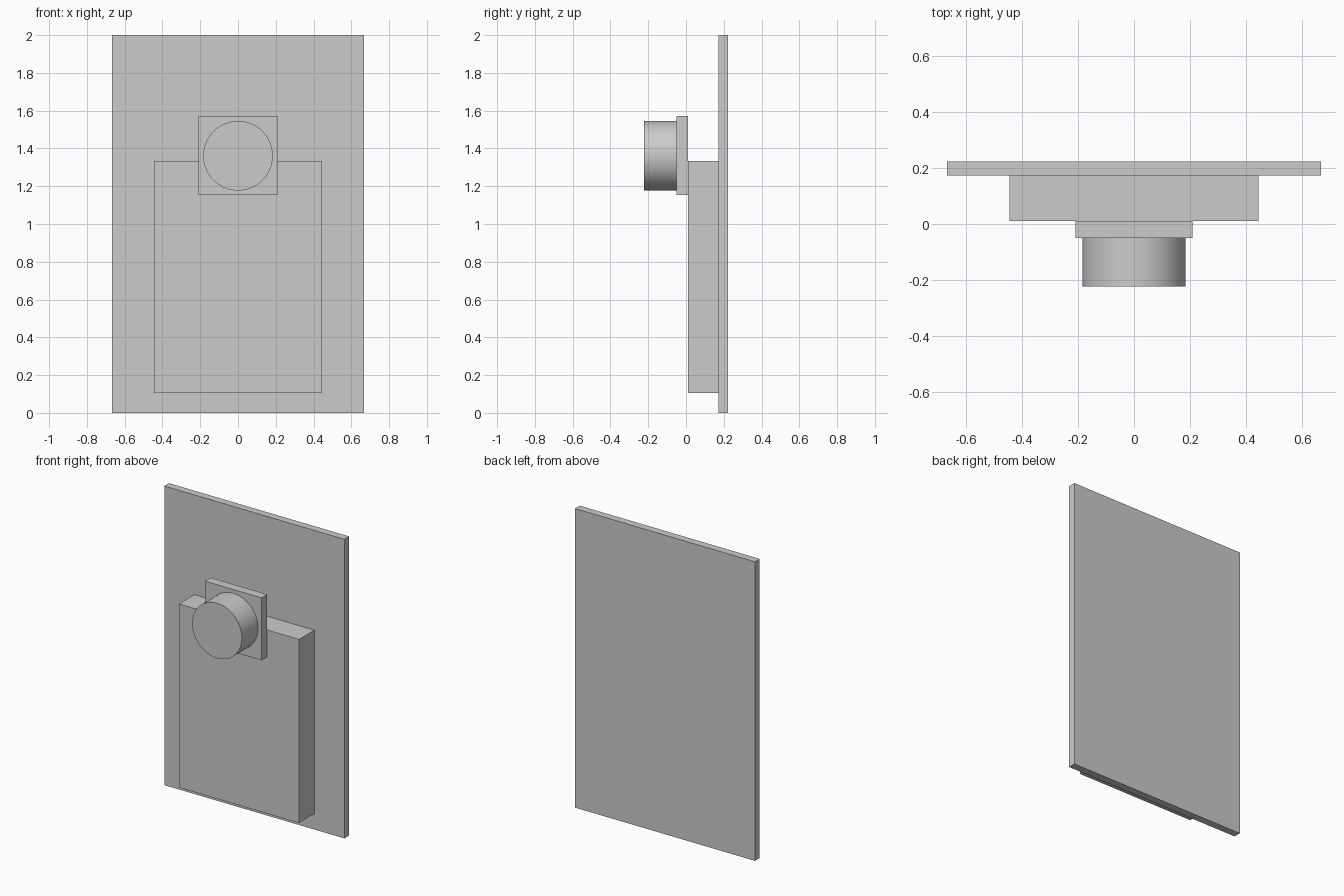
import bpy
import math

default_cube = bpy.data.objects.get("Cube")
if default_cube:
    bpy.data.objects.remove(default_cube, do_unlink=True)

# One flat grey for every part
grey = bpy.data.materials.new("light_grey")
grey.use_nodes = True
grey.diffuse_color = (0.6, 0.6, 0.6, 1)
grey.node_tree.nodes["Principled BSDF"].inputs["Base Color"].default_value = (0.6, 0.6, 0.6, 1)


def box(name, half_width, y_range, z_range):
    """Box centred on x = 0, spanning the given depth and height."""
    (y0, y1), (z0, z1) = y_range, z_range
    bpy.ops.mesh.primitive_cube_add(size=1, location=(0, (y0 + y1) / 2, (z0 + z1) / 2))
    part = bpy.context.object
    part.name = name
    part.scale = (2 * half_width, y1 - y0, z1 - z0)
    bpy.ops.object.transform_apply(location=False, rotation=False, scale=True)
    part.data.materials.append(grey)
    return part


def knob(name, radius, y_range, z):
    """Round boss with its axis running front to back."""
    y0, y1 = y_range
    bpy.ops.mesh.primitive_cylinder_add(
        vertices=96, radius=radius, depth=y1 - y0,
        location=(0, (y0 + y1) / 2, z), rotation=(math.pi / 2, 0, 0))
    part = bpy.context.object
    part.name = name
    part.data.materials.append(grey)
    bpy.ops.object.shade_smooth_by_angle(angle=math.radians(30))
    return part


# Depth planes shared by neighbouring parts, from front to back
knob_front, plate_front, body_front, panel_front, panel_back = -0.222, -0.05, 0.01, 0.172, 0.222

box("back_panel", 0.666, (panel_front, panel_back), (0, 2))
box("main_body", 0.444, (body_front, panel_front), (0.105, 1.333))
box("mounting_plate", 0.209, (plate_front, body_front), (1.153, 1.571))
knob("round_knob", 0.184, (knob_front, plate_front), 1.361)
